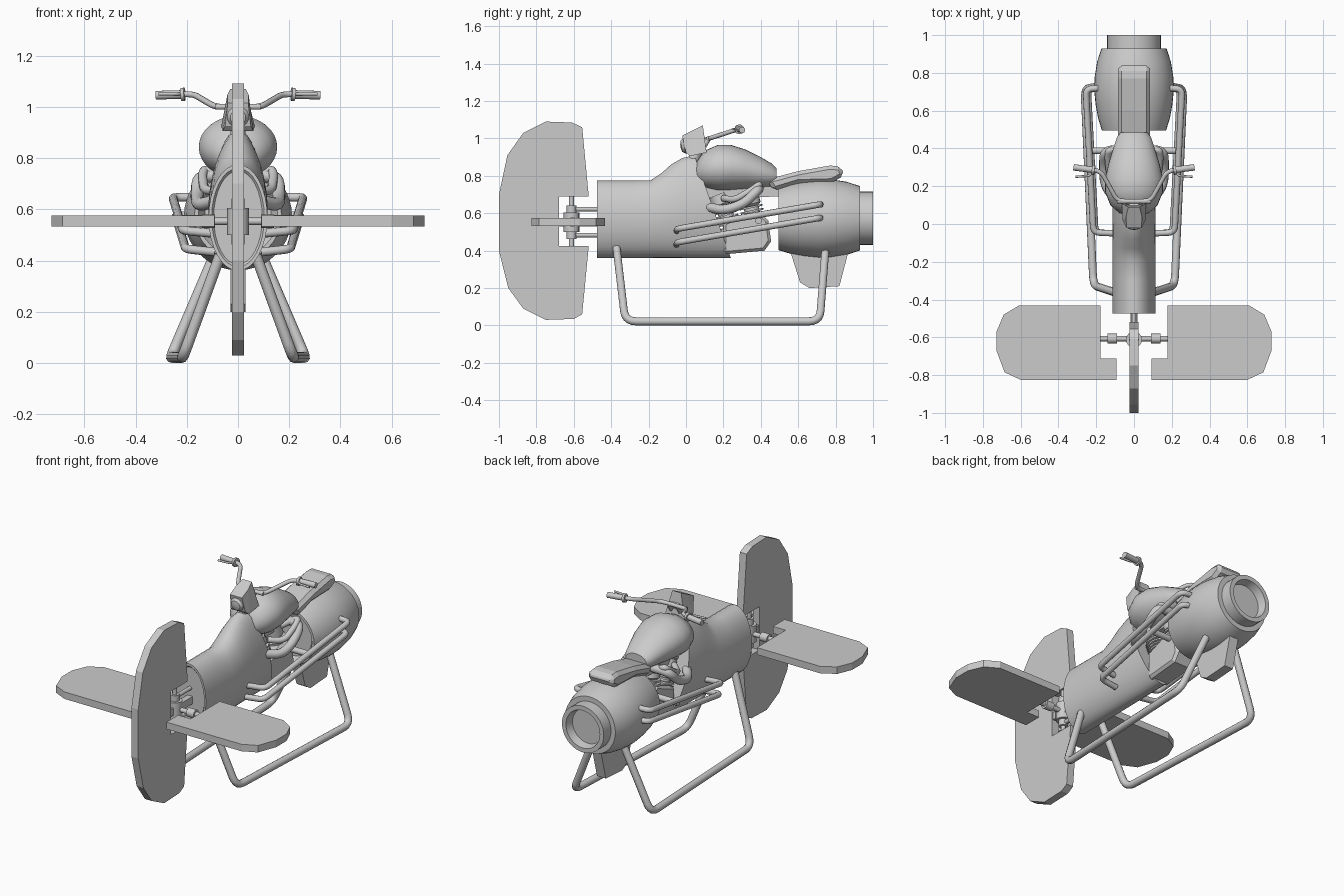
import bpy, bmesh, math
from mathutils import Vector

if "Cube" in bpy.data.objects:
    bpy.data.objects.remove(bpy.data.objects["Cube"])


def finish(name, bm, smooth=None):
    bmesh.ops.recalc_face_normals(bm, faces=bm.faces)
    me = bpy.data.meshes.new(name)
    bm.to_mesh(me)
    bm.free()
    if smooth:
        me.shade_smooth()
        me.set_sharp_from_angle(angle=math.radians(smooth))
    ob = bpy.data.objects.new(name, me)
    bpy.context.collection.objects.link(ob)
    return ob


def skin(name, rings, smooth=35):
    """Bridge successive rings of points and cap both ends."""
    bm = bmesh.new()
    vs = [[bm.verts.new(p) for p in r] for r in rings]
    n = len(vs[0])
    for a, b in zip(vs, vs[1:]):
        for i in range(n):
            bm.faces.new((a[i], a[(i + 1) % n], b[(i + 1) % n], b[i]))
    bm.faces.new(vs[0])
    bm.faces.new(vs[-1])
    return finish(name, bm, smooth)


def slab(name, pts, lo, hi, axis="x", bevel=0):
    """Flat outline extruded along x (points y,z) or z (points x,y)."""
    f = (lambda p, t: (t, *p)) if axis == "x" else (lambda p, t: (*p, t))
    ob = skin(name, [[f(p, lo) for p in pts], [f(p, hi) for p in pts]], None)
    if bevel:
        m = ob.modifiers.new("bevel", "BEVEL")
        m.width, m.segments = bevel, 1
        m.limit_method, m.angle_limit = "ANGLE", math.radians(60)
    return ob


def oval(bot, top, w, narrow=0.0, n=32):
    """Tilted oval between two y,z points, optionally narrower on top."""
    b, t = Vector((0, *bot)), Vector((0, *top))
    c, h = (b + t) / 2, (t - b) / 2
    out = []
    for i in range(n):
        a = math.tau * i / n
        k = w * (1 - narrow * max(0, math.sin(a)))
        out.append(c + h * math.sin(a) + Vector((k * math.cos(a), 0, 0)))
    return out


def lathe(name, origin, axis, prof, n=32, smooth=35):
    """Revolve (distance, radius) pairs about an axis."""
    q = Vector((0, 0, 1)).rotation_difference(Vector(axis))
    o = Vector(origin)
    return skin(name, [[o + q @ Vector((r * math.cos(math.tau * i / n), r * math.sin(math.tau * i / n), d))
                        for i in range(n)] for d, r in prof], smooth)


def rod(name, a, b, r, n=16):
    d = Vector(b) - Vector(a)
    return lathe(name, a, d, [(0, r), (d.length, r)], n)


def tube(name, pts, r, bend=0.04):
    """Round tube along a path with filleted corners."""
    p = [Vector(v) for v in pts]
    path = [p[0]]
    for a, b, c in zip(p, p[1:], p[2:]):
        s = b + (a - b).normalized() * min(bend, (a - b).length * .45)
        e = b + (c - b).normalized() * min(bend, (c - b).length * .45)
        path += [s * (1 - t) ** 2 + b * 2 * t * (1 - t) + e * t * t for t in (0, .2, .4, .6, .8, 1)]
    path.append(p[-1])
    cu = bpy.data.curves.new(name, "CURVE")
    cu.dimensions = "3D"
    cu.bevel_depth, cu.bevel_resolution, cu.use_fill_caps = r, 3, True
    sp = cu.splines.new("POLY")
    sp.points.add(len(path) - 1)
    for q, v in zip(sp.points, path):
        q.co = (*v, 1)
    sp.use_smooth = True
    ob = bpy.data.objects.new(name, cu)
    bpy.context.collection.objects.link(ob)
    return ob


# front steering fin and lower keel
slab("front_fin", [(-.555, 1.06), (-.61, 1.085), (-.75, 1.09), (-.87, 1.03), (-.955, .91), (-1, .7),
                   (-1, .4), (-.95, .2), (-.87, .09), (-.75, .03), (-.6, .035), (-.555, .06),
                   (-.52, .425), (-.68, .425), (-.68, .69), (-.52, .69)], -.023, .023)
slab("keel", [(.55, .42), (.61, .23), (.66, .2), (.82, .21), (.87, .4), (.8, .45)], -.03, .03)

# body shell with a shallow recessed nose
skin("body", [oval((-.465, .385), (-.465, .75), .095),
              oval((-.475, .375), (-.475, .76), .103),
              oval((-.475, .36), (-.475, .775), .115),
              oval((-.3, .36), (-.3, .775), .115),
              oval((-.2, .36), (-.19, .775), .115),
              oval((-.1, .36), (-.13, .815), .115, .05),
              oval((0, .36), (-.08, .86), .115, .1),
              oval((.1, .36), (-.02, .895), .115, .15),
              oval((.24, .36), (.045, .91), .112, .2)])

# jet barrel with open nozzle
lathe("jet_barrel", (0, 0, .573), (0, 1, 0),
      [(.53, .13), (.495, .155), (.495, .17), (.56, .19), (.63, .203), (.71, .211), (.78, .208), (.86, .195),
       (.93, .172), (.93, .142), (1, .142), (1, .115), (.95, .105)], 40)

# fuel tank
skin("fuel_tank", [oval((y, a), (y, b), w) for y, a, b, w in
                   [(.045, .79, .83, .03), (.06, .76, .88, .08), (.1, .735, .935, .125), (.17, .72, .965, .153),
                    (.24, .722, .965, .153), (.32, .728, .94, .135), (.4, .735, .9, .11), (.46, .74, .865, .09),
                    (.485, .755, .84, .07)]])

# seat and the frame spine below it
slab("seat", [(.43, .78), (.6, .825), (.77, .855), (.83, .85), (.845, .8), (.78, .765), (.6, .76), (.47, .72)],
     -.085, .085, bevel=.02)
slab("frame_spine", [(.1, .68), (.1, .78), (.52, .76), (.52, .69)], -.035, .035)

# headlight cowl and lamp
skin("headlight_cowl", [[(-w1, *a), (w1, *a), (w2, *b), (-w2, *b)] for a, b, w1, w2 in
                        [((.0, .925), (-.02, 1.015), .05, .04), ((.02, .905), (.04, 1.045), .06, .042),
                         ((.11, .925), (.09, 1.07), .065, .03)]], None)
lathe("headlight", (0, .02, .965), (0, -1, -.15), [(0, .042), (.03, .042), (.045, .03), (.05, .01)], 20)
rod("steering_neck", (0, .03, .86), (0, .09, 1.01), .03)
tube("handlebar_center", [(-.09, .12, 1.0), (.09, .12, 1.0)], .012)

# engine: crankcase and two finned cylinders
slab("crankcase", [(.2, .38), (.42, .4), (.455, .45), (.44, .56), (.38, .62), (.2, .55)], -.07, .07, bevel=.015)
for base, tip in (((.27, .45), (.17, .7)), ((.39, .44), (.33, .72))):
    a, b = Vector((0, *base)), Vector((0, *tip))
    length = (b - a).length
    prof = [(0, .04)]
    for i in range(7):
        d = .06 + i * .022
        prof += [(d, .04), (d, .062), (d + .01, .062), (d + .01, .04)]
    lathe("engine_cylinder", a, b - a, prof + [(.215, .055), (length, .05)], 20)
rod("cross_bar", (-.22, .388, .56), (.22, .388, .56), .018)

# hinge of the steering fins
rod("fin_hinge_post", (0, -.612, .42), (0, -.612, .695), .013)
rod("wing_hinge_axle", (-.19, -.607, .553), (.19, -.607, .553), .014)
rod("hinge_hub", (0, -.612, .5), (0, -.612, .605), .042)
slab("hinge_tongue", [(-.83, .53), (-.83, .575), (-.44, .575), (-.44, .53)], -.018, .018)
for z in (.483, .622):
    rod("hinge_arm", (0, -.62, z), (0, -.46, z), .012)
    rod("hinge_collar", (0, -.612, z - .02), (0, -.612, z + .02), .026)

# mirrored side parts
for s, side in ((1, "right"), (-1, "left")):
    def mir(pts):
        return [(s * p[0], *p[1:]) for p in pts]

    slab("wing_" + side, mir([(.178, -.432), (.61, -.432), (.69, -.48), (.728, -.57), (.728, -.67), (.685, -.785),
                              (.6, -.825), (.092, -.825), (.092, -.712), (.178, -.712)]), .532, .575, "z")
    rod("wing_collar_" + side, (s * .09, -.607, .553), (s * .14, -.607, .553), .026)

    # landing skid
    tube("skid_" + side, mir([(.07, -.372, .42), (.215, -.325, .022), (.262, .715, .022), (.1, .745, .4)]), .0215, .06)

    # guard rails
    for dz in (0, -.072):
        tube("guard_rail_" + side, mir([(.16, .72, .647 + dz), (.255 + dz * .15, .715, .647 + dz),
                                        (.215 + dz * .15, -.045, .517 + dz), (.09, -.05, .505 + dz)]), .017, .035)

    # exhaust pipes
    tube("exhaust_" + side, mir([(.05, .39, .73), (.155, .39, .73), (.16, .31, .65), (.155, .2, .615),
                                 (.08, .11, .635)]), .026, .05)
    tube("upper_exhaust_" + side, mir([(.04, .36, .7), (.13, .4, .76), (.14, .36, .73), (.13, .26, .67),
                                       (.06, .2, .68)]), .018, .04)

    # handlebar, grip and lever
    tube("handlebar_" + side, mir([(.03, .12, 1.0), (.09, .125, 1.0), (.175, .28, 1.05), (.32, .3, 1.045)]), .012, .035)
    rod("grip_" + side, (s * .22, .287, 1.048), (s * .32, .3, 1.045), .017)
    rod("grip_collar_" + side, (s * .208, .285, 1.049), (s * .222, .287, 1.048), .026)
    tube("lever_" + side, mir([(.215, .285, 1.05), (.235, .255, 1.05), (.31, .25, 1.05)]), .006, .015)
    rod("handlebar_riser_" + side, (s * .03, .08, .93), (s * .03, .12, 1.0), .014)
